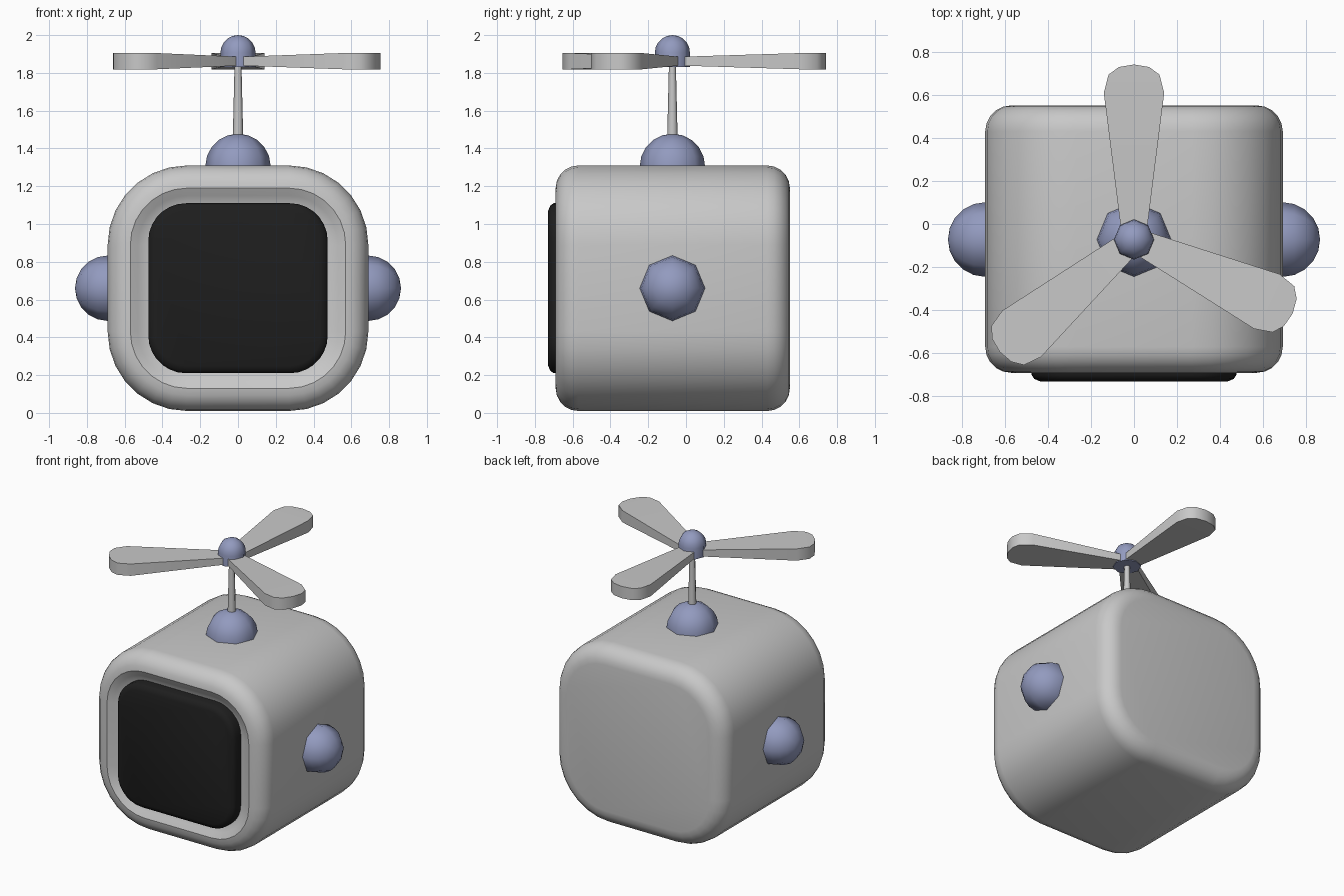
import bpy, bmesh, math
from mathutils import Matrix, Vector

if "Cube" in bpy.data.objects:
    bpy.data.objects.remove(bpy.data.objects["Cube"])

AXIS_Y = -0.072   # rotor and ear centre line
MID_Z = 0.66


def material(name, rgb):
    m = bpy.data.materials.new(name)
    m.diffuse_color = (*rgb, 1)
    m.use_nodes = True
    m.node_tree.nodes["Principled BSDF"].inputs["Base Color"].default_value = m.diffuse_color
    return m


GREY = material("light grey", (0.58, 0.58, 0.58))
BLUE = material("dusty blue", (0.29, 0.325, 0.52))
BLACK = material("screen black", (0.013, 0.013, 0.013))


def finish(bm, name, mat, angle=35):
    bmesh.ops.recalc_face_normals(bm, faces=bm.faces)
    me = bpy.data.meshes.new(name)
    bm.to_mesh(me)
    bm.free()
    me.materials.append(mat)
    ob = bpy.data.objects.new(name, me)
    bpy.context.collection.objects.link(ob)
    bpy.ops.object.select_all(action='DESELECT')
    ob.select_set(True)
    bpy.context.view_layer.objects.active = ob
    bpy.ops.object.shade_smooth_by_angle(angle=math.radians(angle))
    return ob


def rounded_ring(bm, hw, hz, r, y, seg=7):
    """Rounded rectangle of vertices in the xz plane."""
    ring = []
    for i, (sx, sz) in enumerate([(1, 1), (-1, 1), (-1, -1), (1, -1)]):
        for k in range(seg + 1):
            a = math.pi / 2 * (i + k / seg)
            ring.append(bm.verts.new((sx * (hw - r) + r * math.cos(a), y,
                                      MID_Z + sz * (hz - r) + r * math.sin(a))))
    return ring


def loft(name, hw, hz, r, steps, mat, angle=35):
    """Skin rings given as (inset, y), closed at both ends."""
    bm = bmesh.new()
    rings = [rounded_ring(bm, hw - d, hz - d, r - d, y) for d, y in steps]
    n = len(rings[0])
    for a, b in zip(rings, rings[1:]):
        for i in range(n):
            j = (i + 1) % n
            bm.faces.new((a[i], a[j], b[j], b[i]))
    bm.faces.new(rings[0])
    bm.faces.new(rings[-1])
    return finish(bm, name, mat, angle)


# Body: rounded back, straight sides, rounded rim, recess for the screen
B = 0.12
arc = [(B * (1 - math.cos(t)), B * (1 - math.sin(t)))
       for t in [math.pi / 2 * k / 5 for k in range(6)]]
back = [(d, 0.55 - e) for d, e in reversed(arc)]
front = [(d, -0.69 + e) for d, e in arc]
loft("body", 0.69, 0.65, 0.42, back + front + [(0.16, -0.67), (0.205, -0.645)], GREY)

# Screen: shallow pad with a chamfered border
loft("screen", 0.475, 0.45, 0.2,
     [(0, -0.63), (0, -0.70), (0.012, -0.718), (0.04, -0.73)], BLACK, 50)


def dome(name, radius, matrix, skirt=0.0):
    """Eight-sided half sphere pointing along local z."""
    bm = bmesh.new()
    rings = []
    levels = [(radius, -skirt)] if skirt else []
    levels += [(radius * math.cos(t), radius * math.sin(t))
               for t in [math.pi / 2 * k / 5 for k in range(5)]]
    for r, z in levels:
        rings.append([bm.verts.new((r * math.cos(k * math.pi / 4),
                                    r * math.sin(k * math.pi / 4), z)) for k in range(8)])
    tip = bm.verts.new((0, 0, radius))
    for a, b in zip(rings, rings[1:]):
        for i in range(8):
            j = (i + 1) % 8
            bm.faces.new((a[i], a[j], b[j], b[i]))
    for i in range(8):
        bm.faces.new((rings[-1][i], rings[-1][(i + 1) % 8], tip))
    bm.faces.new(rings[0])
    bm.transform(matrix)
    return finish(bm, name, BLUE, 50)


# Ears on both sides, the top dome and the rotor hub
for side, label in ((1, "right"), (-1, "left")):
    dome(f"{label}_ear", 0.173,
         Matrix.Translation((side * 0.69, AXIS_Y, MID_Z)) @ Matrix.Rotation(side * math.pi / 2, 4, 'Y'),
         0.02)
dome("top_dome", 0.173, Matrix.Translation((0, AXIS_Y, 1.305)), 0.02)
dome("rotor_hub", 0.093, Matrix.Translation((0, AXIS_Y, 1.907)), 0.075)

# Mast
bm = bmesh.new()
bmesh.ops.create_cone(bm, cap_ends=True, segments=8, radius1=0.028, radius2=0.018, depth=0.42,
                      matrix=Matrix.Translation((0, AXIS_Y, 1.65)))
finish(bm, "mast", GREY, 50)

# Rotor blades: flat paddles that widen and thicken towards a round tip
OUTLINE = [(0.03, 0.058), (0.68, 0.14), (0.765, 0.118), (0.80, 0.07), (0.812, 0.0)]
for n, deg in enumerate((90, -25, 220), 1):
    bm = bmesh.new()
    side = OUTLINE + [(x, -w) for x, w in reversed(OUTLINE[:-1])]
    layers = []
    for s in (-1, 1):
        layers.append([bm.verts.new((x, w, 1.862 + s * (0.022 + 0.021 * min(1, x / 0.6))))
                       for x, w in side])
    low, top = layers
    for i in range(len(side)):
        j = (i + 1) % len(side)
        bm.faces.new((low[i], low[j], top[j], top[i]))
    # caps split into strips across the blade
    m = len(side)
    for layer in layers:
        for i in range(len(OUTLINE) - 2):
            bm.faces.new((layer[i], layer[i + 1], layer[m - 2 - i], layer[m - 1 - i]))
        k = len(OUTLINE) - 2
        bm.faces.new((layer[k], layer[k + 1], layer[k + 2]))
    bm.transform(Matrix.Translation((0, AXIS_Y, 0)) @ Matrix.Rotation(math.radians(deg), 4, 'Z'))
    finish(bm, f"rotor_blade_{n}", GREY, 50)
